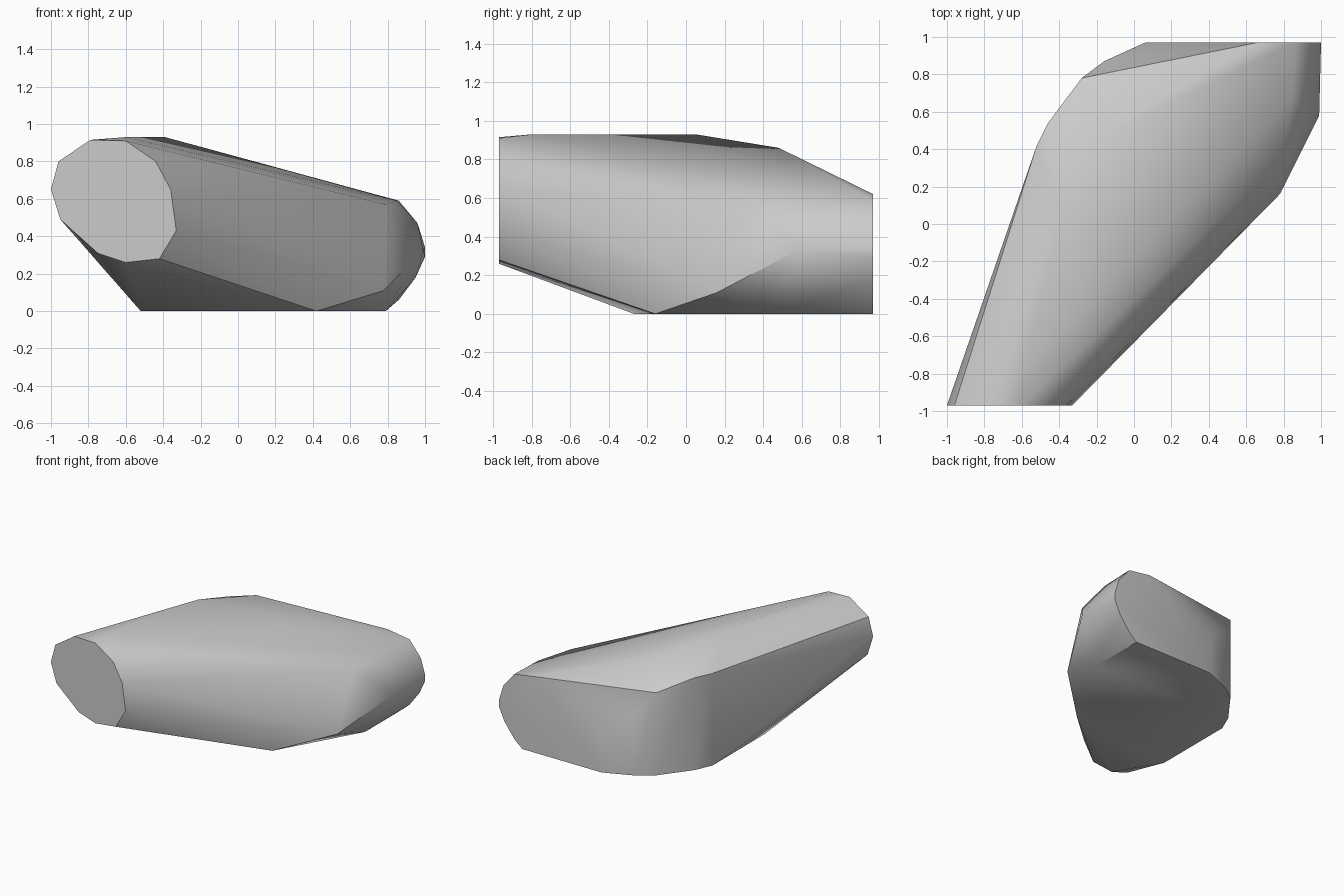
import bpy
import bmesh
import math

default_cube = bpy.data.objects.get("Cube")
if default_cube:
    bpy.data.objects.remove(default_cube, do_unlink=True)


def make_material(name, color):
    material = bpy.data.materials.new(name)
    material.use_nodes = True
    material.diffuse_color = color
    shader = material.node_tree.nodes["Principled BSDF"]
    shader.inputs["Base Color"].default_value = color
    return material


def make_hull(name, points, material):
    """Wrap a tight convex skin around a set of profile points."""
    bm = bmesh.new()
    for point in points:
        bm.verts.new(point)
    hull = bmesh.ops.convex_hull(bm, input=bm.verts[:])
    unused = [g for g in hull["geom_interior"] + hull["geom_unused"]
              if isinstance(g, bmesh.types.BMVert)]
    bmesh.ops.delete(bm, geom=list(set(unused)), context="VERTS")
    # Merge the triangles of the flat ends and base into single faces
    bmesh.ops.dissolve_limit(bm, angle_limit=math.radians(1),
                             verts=bm.verts[:], edges=bm.edges[:])
    bmesh.ops.recalc_face_normals(bm, faces=bm.faces[:])
    mesh = bpy.data.meshes.new(name)
    bm.to_mesh(mesh)
    bm.free()
    mesh.materials.append(material)
    body = bpy.data.objects.new(name, mesh)
    bpy.context.collection.objects.link(body)
    bpy.ops.object.select_all(action="DESELECT")
    body.select_set(True)
    bpy.context.view_layer.objects.active = body
    bpy.ops.object.shade_smooth_by_angle(angle=math.radians(35))
    return body


END = 0.97

# Flat front end, as x and z
front_profile = [(-1, .65), (-.96, .8), (-.79, .915), (-.6, .91), (-.44, .8),
                 (-.36, .65), (-.33, .43), (-.42, .28), (-.6, .26),
                 (-.75, .31), (-.95, .49)]

# Flat back end, as x and z
back_profile = [(.08, 0), (.06, .32), (.66, .62), (.86, .59), (.96, .47),
                (1, .34), (1, .29), (.95, .18), (.86, .06), (.79, 0)]

# Flat base, as x and y
base_profile = [(-.52, -.27), (-.52, .4), (-.46, .54), (-.28, .78),
                (-.16, .87), (.79, .5), (.42, -.16)]

# Crown and rounded left and right shoulders
crown = [(-.6, -.8, .93), (-.39, .05, .93), (-.17, .48, .86)]
right_shoulder = [(-.52, .42, .75), (-.46, .54, .75), (-.28, .78, .67),
                  (-.16, .87, .5)]
left_shoulder = [(.78, .16, .11), (.79, .34, .57), (.85, .68, .59),
                 (.99, .58, .33)]

points = [(x, -END, z) for x, z in front_profile]
points += [(x, END, z) for x, z in back_profile]
points += [(x, y, 0) for x, y in base_profile]
points += crown + right_shoulder + left_shoulder

grey = make_material("plain_grey", (0.6, 0.6, 0.6, 1))
make_hull("faceted_body", points, grey)
